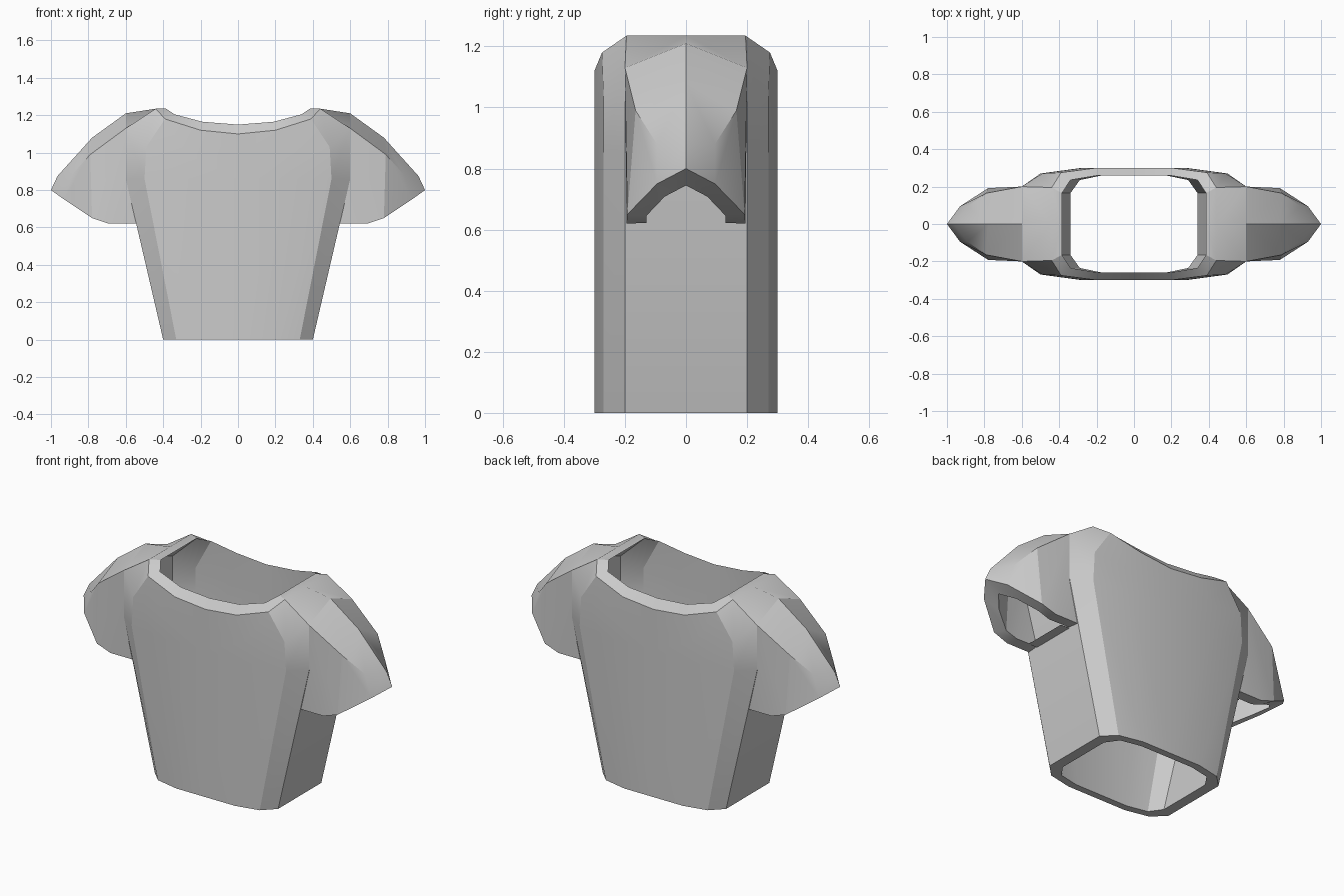
import bpy, bmesh
from math import radians

if "Cube" in bpy.data.objects:
    bpy.data.objects.remove(bpy.data.objects["Cube"])


def build(name, verts, faces):
    """Mesh one quarter, mirror it over x and y, fix normals and shade."""
    me = bpy.data.meshes.new(name)
    me.from_pydata(verts, [], faces)
    ob = bpy.data.objects.new(name, me)
    bpy.context.collection.objects.link(ob)
    m = ob.modifiers.new("mirror", 'MIRROR')
    m.use_axis = (True, True, False)
    m.merge_threshold = 0.0005
    bpy.ops.object.select_all(action='DESELECT')
    ob.select_set(True)
    bpy.context.view_layer.objects.active = ob
    bpy.ops.object.convert(target='MESH')
    bm = bmesh.new()
    bm.from_mesh(ob.data)
    bmesh.ops.remove_doubles(bm, verts=bm.verts, dist=0.0005)
    bmesh.ops.recalc_face_normals(bm, faces=bm.faces)
    bm.to_mesh(ob.data)
    bm.free()
    bpy.ops.object.shade_smooth_by_angle(angle=radians(25))
    return ob


# Torso: quarter rings running up the outside, over the neck rim, down the inside
def level(xs, ys, zs):
    return list(zip(xs, ys, zs))


OUT_Y = (.30, .30, .27, .20, 0)
IN_Y = (.26, .26, .235, .165, 0)
rings = [
    level((0, .19, .33, .40, .40), OUT_Y, (0,) * 5),
    level((0, .28, .50, .60, .60), OUT_Y, (.86,) * 5),
    level((0, .27, .49, .60, .60), OUT_Y, (.98, .99, 1.03, 1.13, 1.21)),
    level((0, .20, .39, .44, .44), (.30, .30, .275, .195, 0), (1.10, 1.12, 1.18, 1.235, 1.235)),
    level((0, .19, .34, .385, .385), IN_Y, (1.15, 1.165, 1.205, 1.235, 1.235)),
    level((0, .24, .44, .54, .54), IN_Y, (.98, .99, 1.02, 1.09, 1.15)),
    level((0, .25, .44, .54, .54), IN_Y, (.86,) * 5),
    level((0, .17, .29, .34, .34), IN_Y, (0,) * 5),
]
verts = [(x, -y, z) for r in rings for x, y, z in r]
n = len(rings)
faces = [(5 * i + j, 5 * i + j + 1, 5 * ((i + 1) % n) + j + 1, 5 * ((i + 1) % n) + j)
         for i in range(n) for j in range(4)]
build("shirt_torso", verts, faces)

# Sleeve: ridge points, side-edge points, lower points, for outer and inner skins
outer = [(.60, 0, 1.21), (.78, 0, 1.08), (.965, 0, .875), (1.0, 0, .80),
         (.60, .20, 1.13), (.79, .165, .99), (.89, .095, .88), (.93, .095, .75),
         (.53, .195, .62), (.69, .195, .62), (.78, .192, .65)]
inner = [(.57, 0, 1.15), (.75, 0, 1.03), (.89, 0, .86), (.91, 0, .745),
         (.57, .15, 1.09), (.74, .12, .96), (.83, .06, .86), (.85, .07, .708),
         (.53, .13, .625), (.68, .13, .622), (.75, .13, .645)]
skin = [(0, 1, 5, 4), (1, 2, 6, 5), (2, 3, 7, 6), (5, 6, 7, 10), (4, 5, 10, 9), (4, 9, 8)]
rim = [3, 7, 10, 9, 8]
k = len(outer)
faces = skin + [tuple(i + k for i in f) for f in skin]
faces += [(a, b, b + k, a + k) for a, b in zip(rim, rim[1:])]
# Underside strip joining the sleeve to the torso
extra = [(.60, .13, .62), (.60, 0, .62), (.53, 0, .62), (.53, .13, .62)]
faces.append(tuple(range(2 * k, 2 * k + 4)))
build("shirt_sleeves", [(x, -y, z) for x, y, z in outer + inner + extra], faces)
